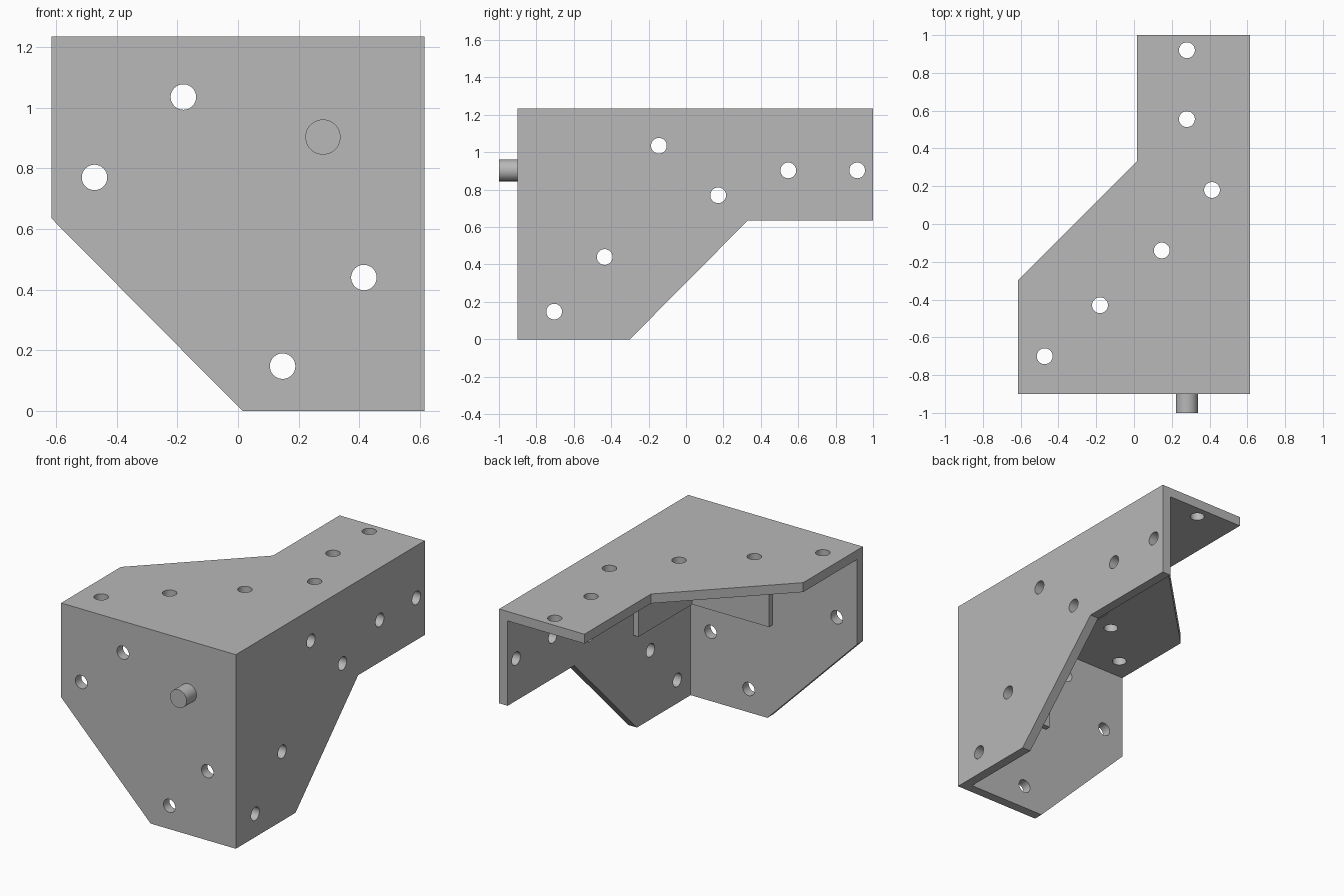
import bpy
import bmesh
from math import pi, radians
from mathutils import Vector

if "Cube" in bpy.data.objects:
    bpy.data.objects.remove(bpy.data.objects["Cube"], do_unlink=True)

# Main sizes: outer faces of the corner, sheet thickness, arm width, pads
LEFT, FRONT, TOP, BACK = 0.615, -0.9, 1.235, 1.0
RIGHT = -LEFT
THICK, ARM = 0.06, 0.6
PAD, PAD_THICK = 0.635, 0.035
HOLE_R, PIN_R = 0.042, 0.058

grey = bpy.data.materials.new("plain grey")
grey.use_nodes = True
grey.diffuse_color = (0.48, 0.48, 0.48, 1)
grey.node_tree.nodes["Principled BSDF"].inputs["Base Color"].default_value = grey.diffuse_color


def make_object(name, bm):
    bmesh.ops.recalc_face_normals(bm, faces=bm.faces)
    mesh = bpy.data.meshes.new(name)
    bm.to_mesh(mesh)
    bm.free()
    mesh.materials.append(grey)
    obj = bpy.data.objects.new(name, mesh)
    bpy.context.collection.objects.link(obj)
    return obj


def prism(name, points, offset):
    """Extrude a flat outline along the given offset."""
    bm = bmesh.new()
    face = bm.faces.new([bm.verts.new(p) for p in points])
    grown = bmesh.ops.extrude_face_region(bm, geom=[face])["geom"]
    moved = [v for v in grown if isinstance(v, bmesh.types.BMVert)]
    bmesh.ops.translate(bm, verts=moved, vec=offset)
    return make_object(name, bm)


def box(name, a, b):
    (x0, y0, z0), (x1, y1, z1) = a, b
    base = [(x0, y0, z0), (x1, y0, z0), (x1, y1, z0), (x0, y1, z0)]
    return prism(name, base, (0, 0, z1 - z0))


def cylinder(name, centre, axis, radius, depth):
    bpy.ops.mesh.primitive_cylinder_add(vertices=48, radius=radius, depth=depth, location=centre)
    obj = bpy.context.object
    obj.name = name
    obj.rotation_euler = Vector(axis).to_track_quat("Z", "Y").to_euler()
    obj.data.materials.append(grey)
    return obj


def combine(target, other, operation):
    """Apply a boolean and remove the helper."""
    mod = target.modifiers.new(operation.title(), "BOOLEAN")
    mod.operation, mod.solver, mod.object = operation, "EXACT", other
    bpy.context.view_layer.objects.active = target
    bpy.ops.object.modifier_apply(modifier=mod.name)
    bpy.data.objects.remove(other, do_unlink=True)


# Three sheets meeting at one corner, each with a diagonal cut
x_in, z_in, y_short, y_bend = LEFT - ARM, TOP - ARM, FRONT + ARM, 0.33
bracket = prism("corner_bracket", [
    (LEFT, FRONT, TOP), (LEFT, BACK, TOP), (LEFT, BACK, z_in),
    (LEFT, y_bend, z_in), (LEFT, y_short, 0), (LEFT, FRONT, 0)], (-THICK, 0, 0))
top_sheet = prism("top_sheet", [
    (LEFT, FRONT, TOP), (LEFT, BACK, TOP), (x_in, BACK, TOP),
    (x_in, y_bend, TOP), (RIGHT, y_short, TOP), (RIGHT, FRONT, TOP)], (0, 0, -THICK))
front_sheet = prism("front_sheet", [
    (LEFT, FRONT, TOP), (RIGHT, FRONT, TOP), (RIGHT, FRONT, z_in),
    (x_in, FRONT, 0), (LEFT, FRONT, 0)], (0, THICK, 0))

# Square thickening pads on the inside of each sheet, sunk halfway into it
sink, inner = THICK / 2, THICK + PAD_THICK
near = (LEFT - sink, FRONT + sink, TOP - sink)
far = (LEFT - PAD, FRONT + PAD, TOP - PAD)
thin = (LEFT - inner, FRONT + inner, TOP - inner)
pads = []
for axis in range(3):
    end = list(far)
    end[axis] = thin[axis]
    pads.append(box("pad", near, end))

for part in [top_sheet, front_sheet] + pads:
    combine(bracket, part, "UNION")

# Screw holes
front_holes = [(-0.18, 1.035), (-0.473, 0.77), (0.147, 0.148), (0.415, 0.44)]
side_holes = [(-0.145, 1.035), (0.172, 0.77), (0.547, 0.903),
              (0.915, 0.903), (-0.435, 0.44), (-0.705, 0.148)]
top_holes = [(0.28, 0.92), (0.28, 0.555), (0.413, 0.18),
             (0.147, -0.14), (-0.18, -0.43), (-0.473, -0.7)]
drills = [((x, FRONT, z), (0, 1, 0)) for x, z in front_holes]
drills += [((LEFT, y, z), (1, 0, 0)) for y, z in side_holes]
drills += [((x, y, TOP), (0, 0, 1)) for x, y in top_holes]
for centre, axis in drills:
    combine(bracket, cylinder("drill", centre, axis, HOLE_R, 0.2), "DIFFERENCE")

# Locating pin on the front sheet
pin = cylinder("locating_pin", (0.28, -0.94, 0.903), (0, 1, 0), PIN_R, 0.12)

for obj in (bracket, pin):
    bpy.ops.object.select_all(action="DESELECT")
    obj.select_set(True)
    bpy.context.view_layer.objects.active = obj
    bpy.ops.object.shade_smooth_by_angle(angle=radians(30))
